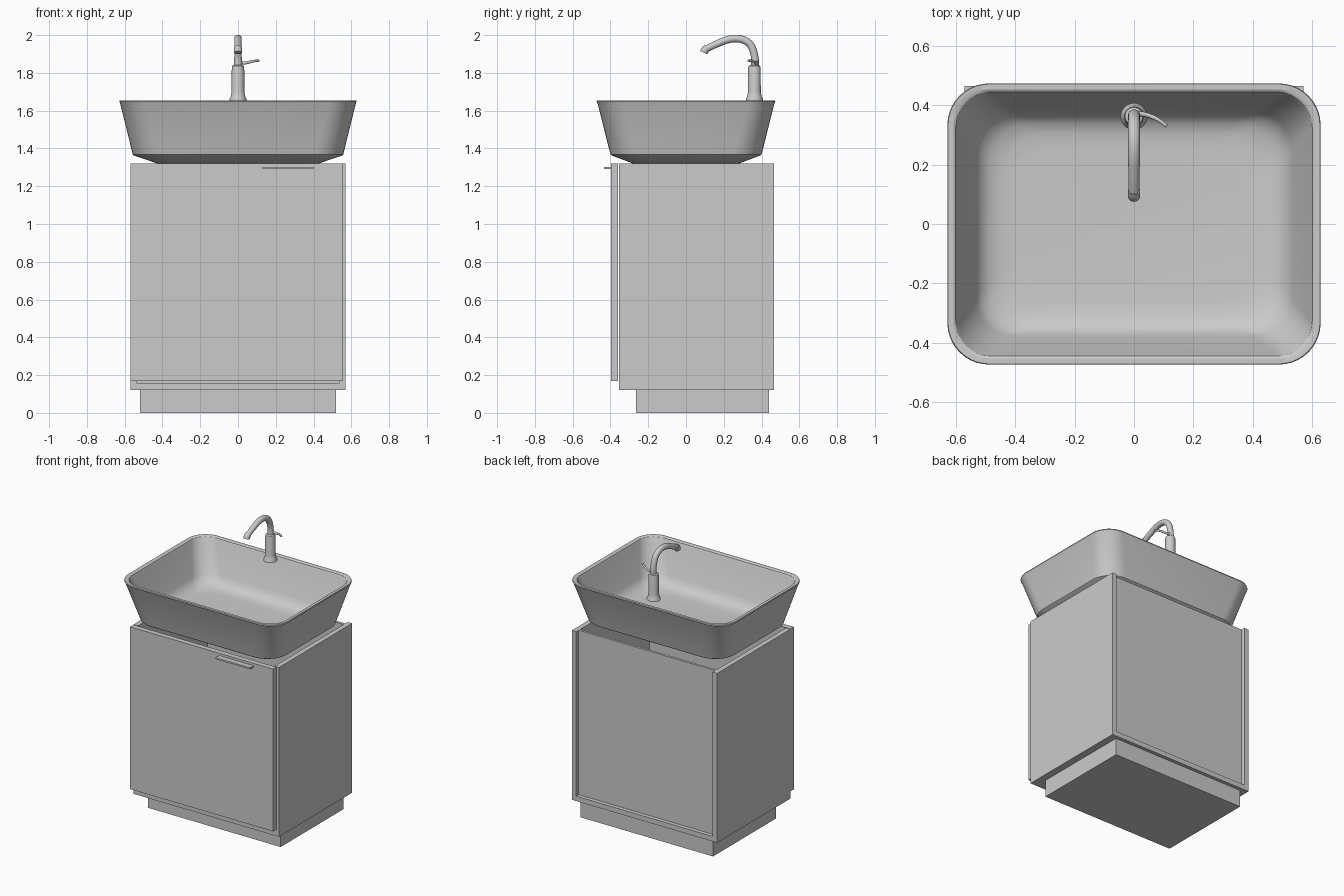
import bpy, bmesh, math
from mathutils import Vector

cube = bpy.data.objects.get("Cube")
if cube:
    bpy.data.objects.remove(cube, do_unlink=True)

grey = bpy.data.materials.new("light grey")
grey.use_nodes = True
grey.diffuse_color = (0.6, 0.6, 0.6, 1)
grey.node_tree.nodes["Principled BSDF"].inputs["Base Color"].default_value = (0.6, 0.6, 0.6, 1)


def finish(name, bm, smooth=None):
    bmesh.ops.recalc_face_normals(bm, faces=bm.faces)
    mesh = bpy.data.meshes.new(name)
    bm.to_mesh(mesh)
    bm.free()
    mesh.materials.append(grey)
    obj = bpy.data.objects.new(name, mesh)
    bpy.context.collection.objects.link(obj)
    if smooth:
        bpy.ops.object.select_all(action="DESELECT")
        obj.select_set(True)
        bpy.context.view_layer.objects.active = obj
        bpy.ops.object.shade_smooth_by_angle(angle=math.radians(smooth))
    return obj


def box(name, x, y, z):
    """Box from its (low, high) range on each axis."""
    bm = bmesh.new()
    bmesh.ops.create_cube(bm, size=1)
    for v in bm.verts:
        v.co = [lo + (c + 0.5) * (hi - lo) for c, (lo, hi) in zip(v.co, (x, y, z))]
    return finish(name, bm)


def loft(name, rings, smooth=35):
    """Skin a list of equal-length point rings and cap both ends."""
    bm = bmesh.new()
    loops = [[bm.verts.new(p) for p in ring] for ring in rings]
    for a, b in zip(loops, loops[1:]):
        for i in range(len(a)):
            j = (i + 1) % len(a)
            bm.faces.new((a[i], a[j], b[j], b[i]))
    bm.faces.new(loops[0])
    bm.faces.new(loops[-1])
    return finish(name, bm, smooth)


def rounded_rect(hx, hy, r, z, steps=10):
    pts = []
    for k, (sx, sy) in enumerate(((1, 1), (-1, 1), (-1, -1), (1, -1))):
        for i in range(steps + 1):
            a = math.pi / 2 * (k + i / steps)
            pts.append((sx * (hx - r) + r * math.cos(a), sy * (hy - r) + r * math.sin(a), z))
    return pts


def turned(name, x, y, profile, sides=32):
    """Round part from (radius, height) pairs."""
    return loft(name, [[(x + r * math.cos(math.tau * i / sides),
                         y + r * math.sin(math.tau * i / sides), z)
                        for i in range(sides)] for r, z in profile])


def tube(name, points, radii, sides=20, steps=8):
    """Round tube along a smooth path through the points."""
    pts = [Vector(p) for p in points]
    ext = [2 * pts[0] - pts[1]] + pts + [2 * pts[-1] - pts[-2]]
    path = []
    for k in range(len(pts) - 1):
        a, b, c, d = ext[k:k + 4]
        for i in range(steps):
            t = i / steps
            p = 0.5 * (2 * b + (c - a) * t + (2 * a - 5 * b + 4 * c - d) * t ** 2
                       + (3 * b - a - 3 * c + d) * t ** 3)
            path.append((p, radii[k] + (radii[k + 1] - radii[k]) * t))
    path.append((pts[-1], radii[-1]))
    rings, side = [], None
    for i, (p, r) in enumerate(path):
        tan = (path[min(i + 1, len(path) - 1)][0] - path[max(i - 1, 0)][0]).normalized()
        if side is None:
            side = tan.orthogonal()
        side = (side - tan * side.dot(tan)).normalized()
        up = tan.cross(side)
        rings.append([p + r * (side * math.cos(math.tau * j / sides)
                               + up * math.sin(math.tau * j / sides)) for j in range(sides)])
    return loft(name, rings, 50)


# Cabinet: open-topped carcass with an inset back, on a recessed plinth
W, T = 0.57, 0.035
FRONT, BACK, LOW, TOP = -0.355, 0.465, 0.12, 1.32
box("plinth", (-0.52, 0.52), (-0.265, 0.44), (0, LOW))
box("left_side_panel", (W - T, W), (FRONT, BACK), (LOW, TOP))
box("right_side_panel", (-W, T - W), (FRONT, BACK), (LOW, TOP))
box("bottom_panel", (T - W, W - T), (FRONT, BACK), (LOW, LOW + T))
box("back_panel", (T - W, W - T), (0.42, 0.437), (LOW + T, TOP))
box("door", (-0.568, 0.553), (-0.397, -0.36), (0.17, TOP))
box("door_handle", (0.13, 0.40), (-0.435, -0.397), (1.292, 1.303))

# Basin: outside from the foot up, over the rim, then down to the floor
basin_sections = (
    (0.42, 0.275, 0.13, 1.318), (0.55, 0.392, 0.15, 1.362), (0.557, 0.40, 0.15, 1.368),
    (0.624, 0.468, 0.14, 1.638), (0.628, 0.473, 0.14, 1.648), (0.626, 0.471, 0.14, 1.655),
    (0.608, 0.453, 0.125, 1.655), (0.60, 0.445, 0.12, 1.65), (0.592, 0.437, 0.12, 1.63),
    (0.532, 0.378, 0.13, 1.43), (0.515, 0.362, 0.135, 1.40), (0.485, 0.34, 0.14, 1.378),
    (0.445, 0.305, 0.15, 1.366), (0.40, 0.26, 0.13, 1.362))
loft("basin", [rounded_rect(*s) for s in basin_sections], 30)
turned("drain", 0, 0, ((0.048, 1.360), (0.048, 1.364)))

# Tap: flared body, arched spout, nozzle and side lever
turned("tap_body", 0, 0.362, (
    (0.045, 1.655), (0.045, 1.663), (0.038, 1.675), (0.034, 1.70),
    (0.033, 1.825), (0.030, 1.837), (0.022, 1.842)))
tube("tap_spout", [(0, 0.365, 1.835), (0, 0.363, 1.89), (0, 0.34, 1.95), (0, 0.29, 1.979),
                   (0, 0.23, 1.978), (0, 0.16, 1.952), (0, 0.105, 1.926)],
     [0.021, 0.02, 0.02, 0.02, 0.02, 0.019, 0.018])
tube("tap_nozzle", [(0, 0.113, 1.932), (0, 0.10, 1.92), (0, 0.094, 1.907)], [0.021] * 3)
tube("tap_lever", [(0, 0.372, 1.855), (0.04, 0.368, 1.853), (0.08, 0.352, 1.862),
                   (0.11, 0.33, 1.865)], [0.010, 0.008, 0.007, 0.006], sides=12)
